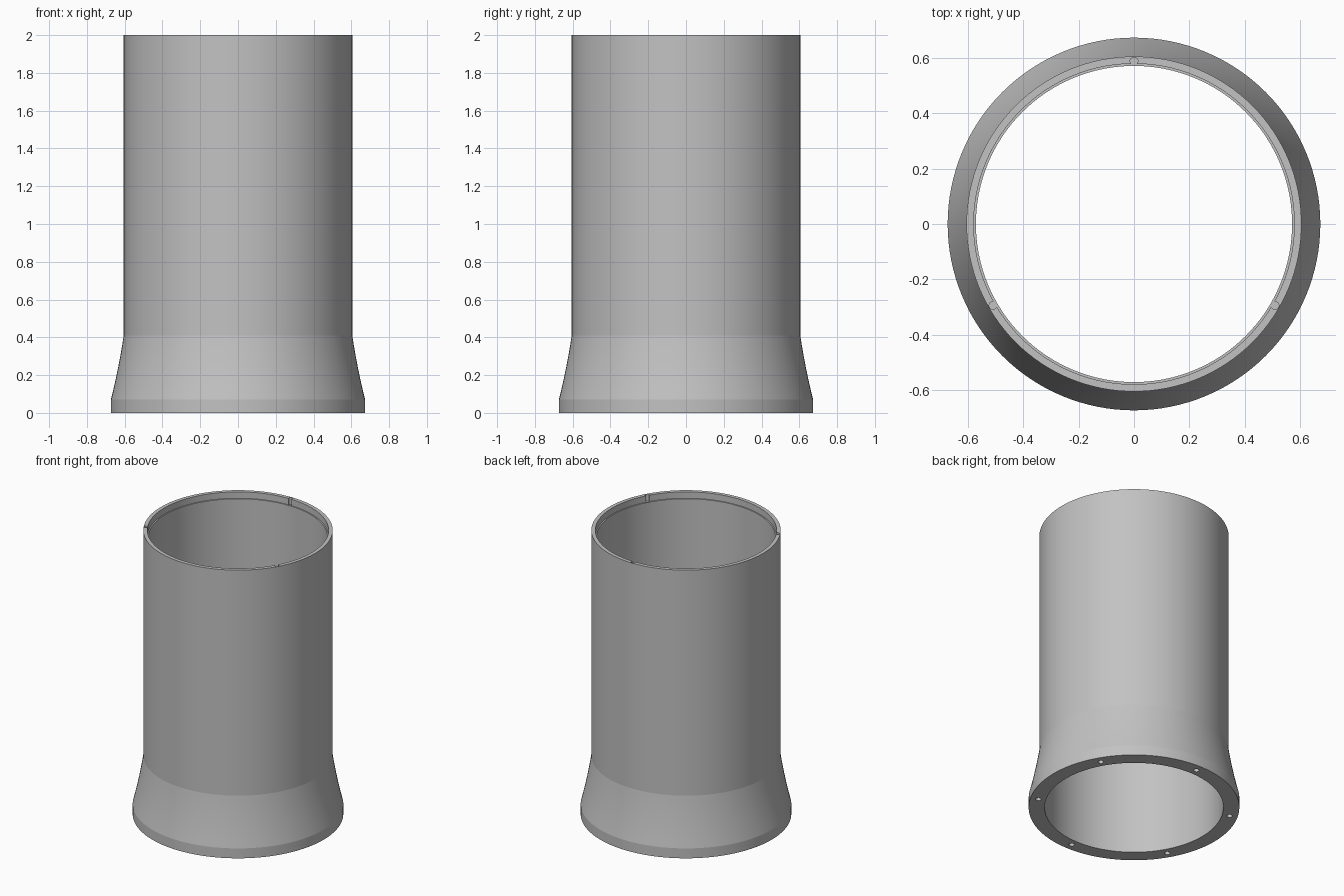
import bpy
import bmesh
from math import cos, sin, radians

SEGMENTS = 128
OUTER, BORE, FLANGE = 0.605, 0.571, 0.673
FLARE_TOP, FLANGE_TOP, HEIGHT = 0.41, 0.07, 2.0
REBATE_R, REBATE_DEPTH = 0.579, 0.045

if "Cube" in bpy.data.objects:
    bpy.data.objects.remove(bpy.data.objects["Cube"])

# Material
grey = bpy.data.materials.new("light grey")
grey.use_nodes = True
colour = (0.54, 0.54, 0.54, 1)
grey.diffuse_color = colour
grey.node_tree.nodes["Principled BSDF"].inputs["Base Color"].default_value = colour


def lathe(name, profile):
    """Revolve a closed (radius, height) loop around z."""
    bm = bmesh.new()
    rings = []
    for i in range(SEGMENTS):
        a = radians(360 * i / SEGMENTS)
        rings.append([bm.verts.new((r * cos(a), r * sin(a), z)) for r, z in profile])
    n = len(profile)
    for i in range(SEGMENTS):
        here, after = rings[i], rings[(i + 1) % SEGMENTS]
        for j in range(n):
            k = (j + 1) % n
            bm.faces.new((here[j], after[j], after[k], here[k]))
    bmesh.ops.recalc_face_normals(bm, faces=bm.faces)
    mesh = bpy.data.meshes.new(name)
    bm.to_mesh(mesh)
    bm.free()
    obj = bpy.data.objects.new(name, mesh)
    bpy.context.collection.objects.link(obj)
    mesh.materials.append(grey)
    return obj


def drill(body, angle, ring_radius, hole_radius, z_low, z_high):
    """Cut one vertical round hole."""
    a = radians(angle)
    bpy.ops.mesh.primitive_cylinder_add(
        vertices=24, radius=hole_radius, depth=z_high - z_low,
        location=(ring_radius * cos(a), ring_radius * sin(a), (z_low + z_high) / 2))
    cutter = bpy.context.object
    cutter.hide_render = True
    cutter.data.materials.append(grey)
    mod = body.modifiers.new("hole", 'BOOLEAN')
    mod.operation, mod.solver, mod.object = 'DIFFERENCE', 'EXACT', cutter
    bpy.context.view_layer.objects.active = body
    bpy.ops.object.modifier_apply(modifier=mod.name)
    bpy.data.objects.remove(cutter)


# Tube wall with flared foot and a rebated rim
flare = []
for i in range(9):
    s = 1 - i / 8
    flare.append((OUTER + (FLANGE - OUTER) * (0.75 * s + 0.25 * s * s),
                  FLARE_TOP - (FLARE_TOP - FLANGE_TOP) * s))
profile = [(BORE, 0), (FLANGE, 0)] + flare + [
    (OUTER, HEIGHT), (REBATE_R, HEIGHT),
    (REBATE_R, HEIGHT - REBATE_DEPTH), (BORE, HEIGHT - REBATE_DEPTH)]
tube = lathe("flared_tube", profile)

# Three pin holes in the rim
for k in range(3):
    drill(tube, 90 + 120 * k, 0.588, 0.014, HEIGHT - 0.05, HEIGHT + 0.05)

# Six bolt holes under the flange
for k in range(6):
    drill(tube, 30 + 60 * k, 0.62, 0.018, -0.05, 0.12)

# Smooth curved walls, crisp edges
bpy.ops.object.select_all(action='DESELECT')
tube.select_set(True)
bpy.context.view_layer.objects.active = tube
bpy.ops.object.shade_smooth_by_angle(angle=radians(6))
